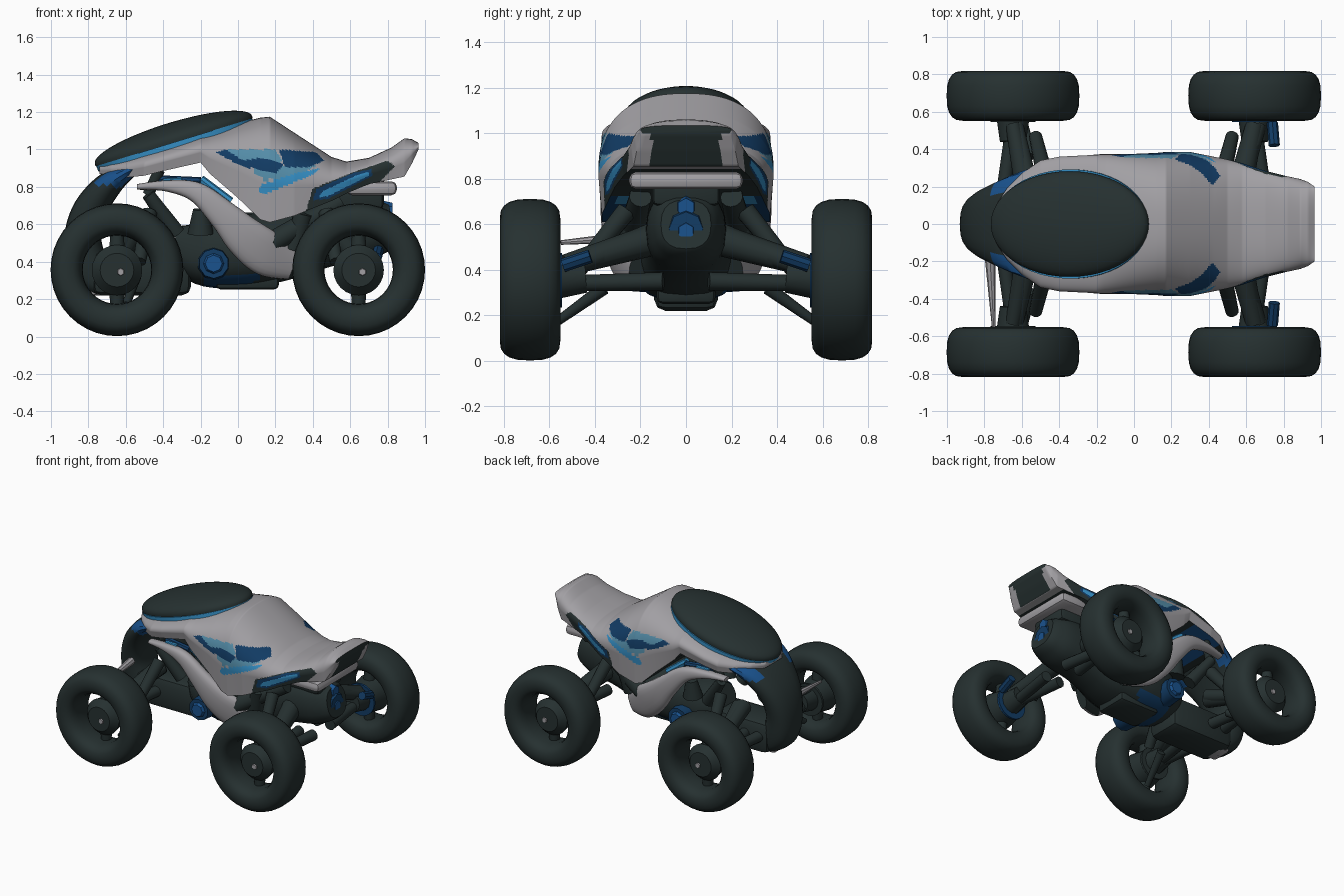
import bpy, bmesh, math
from mathutils import Vector, Matrix

if "Cube" in bpy.data.objects:
    bpy.data.objects.remove(bpy.data.objects["Cube"])

COL = {"dark": (.019, .030, .030), "grey": (.36, .35, .37), "navy": (.006, .045, .13),
       "blue": (.01, .085, .27), "sky": (.035, .27, .55), "steel": (.09, .27, .40)}
MATS = {}
for k, c in COL.items():
    MATS[k] = bpy.data.materials.new(k + " paint")
    MATS[k].diffuse_color = (*c, 1)
KEYS = list(COL)


def finish(name, bm, paint, angle=40):
    """Turn a bmesh into an object; paint is a colour name or a rule(centre, normal)."""
    bmesh.ops.recalc_face_normals(bm, faces=bm.faces)
    bm.normal_update()
    for f in bm.faces:
        f.smooth = True
        f.material_index = KEYS.index(paint if isinstance(paint, str)
                                      else paint(f.calc_center_median(), f.normal))
    me = bpy.data.meshes.new(name)
    bm.to_mesh(me)
    bm.free()
    for k in KEYS:
        me.materials.append(MATS[k])
    me.set_sharp_from_angle(angle=math.radians(angle))
    ob = bpy.data.objects.new(name, me)
    bpy.context.collection.objects.link(ob)
    return ob


def loft(name, rings, paint, angle=40, closed=False):
    bm = bmesh.new()
    vs = [[bm.verts.new(p) for p in r] for r in rings]
    n = len(vs[0])
    for i in range(len(vs) if closed else len(vs) - 1):
        a, b = vs[i], vs[(i + 1) % len(vs)]
        for j in range(n):
            k = (j + 1) % n
            bm.faces.new((a[j], a[k], b[k], b[j]))
    if not closed:
        bm.faces.new(vs[0])
        bm.faces.new(vs[-1])
    return finish(name, bm, paint, angle)


def catmull(rows, steps=6):
    out = []
    for i in range(len(rows) - 1):
        p = [rows[max(i - 1, 0)], rows[i], rows[i + 1], rows[min(i + 2, len(rows) - 1)]]
        for s in range(steps):
            t = s / steps
            out.append([.5 * (2 * b + (c - a) * t + (2 * a - 5 * b + 4 * c - d) * t * t
                              + (3 * b - a - 3 * c + d) * t ** 3) for a, b, c, d in zip(*p)])
    return out + [list(rows[-1])]


def spow(v, e):
    return math.copysign(abs(v) ** e, v)


def sweep(name, rows, paint, e=.8, n=20, angle=40):
    """Rows are x, y, z, half width in y, half thickness across the path."""
    st = catmull(rows)
    rings = []
    for i, (x, y, z, w, h) in enumerate(st):
        a, b = st[max(i - 1, 0)], st[min(i + 1, len(st) - 1)]
        t = Vector((b[0] - a[0], 0, b[2] - a[2])).normalized()
        up = Vector((-t.z, 0, t.x))
        rings.append([Vector((x, y, z)) + Vector((0, w * spow(math.cos(q), e), 0)) + up * h * spow(math.sin(q), e)
                      for q in (2 * math.pi * j / n for j in range(n))])
    return loft(name, rings, paint, angle)


def rods(name, items, paint, seg=12):
    """Items are start, end, start radius, end radius."""
    bm = bmesh.new()
    for a, b, r0, r1 in items:
        a, b = Vector(a), Vector(b)
        m = Matrix.Translation((a + b) / 2) @ (b - a).to_track_quat('Z', 'Y').to_matrix().to_4x4()
        bmesh.ops.create_cone(bm, cap_ends=True, segments=seg, radius1=r0, radius2=r1,
                              depth=(b - a).length, matrix=m)
    return finish(name, bm, paint)


def block(name, lo, hi, paint, bevel=.03):
    bm = bmesh.new()
    lo, hi = Vector(lo), Vector(hi)
    bmesh.ops.create_cube(bm, size=1, matrix=Matrix.Translation((lo + hi) / 2) @ Matrix.Diagonal((*(hi - lo), 1)))
    bmesh.ops.bevel(bm, geom=bm.edges[:], offset=bevel, segments=2, profile=.5, affect='EDGES')
    return finish(name, bm, paint)


def inside(x, z, poly):
    hit = False
    for (x0, z0), (x1, z1) in zip(poly, poly[1:] + poly[:1]):
        if (z0 > z) != (z1 > z) and x < x0 + (z - z0) * (x1 - x0) / (z1 - z0):
            hit = not hit
    return hit


# painted side markings, first match wins
MARKS = [("sky", [(.43, .745), (.48, .75), (.70, .86), (.70, .88), (.64, .865), (.45, .775)]),
         ("navy", [(.40, .73), (.48, .735), (.72, .86), (.71, .895), (.62, .875), (.42, .79)]),
         ("dark", [(.36, .66), (.40, .79), (.62, .88), (.80, .94), (.84, .91), (.75, .82), (.5, .70)]),
         ("sky", [(.11, .775), (.15, .765), (.40, .865), (.44, .90), (.30, .87), (.12, .81)]),
         ("navy", [(.22, 1.0), (.42, .985), (.46, .94), (.38, .905), (.25, .905)]),
         ("steel", [(-.06, 1.0), (.20, 1.0), (.24, .93), (.12, .955), (.03, .94), (-.02, .97)]),
         ("navy", [(-.12, .985), (-.06, 1.0), (.03, .94), (.12, .955), (.25, .925), (.20, .87), (.07, .90), (.0, .92)]),
         ("steel", [(.07, .89), (.25, .91), (.42, .915), (.30, .85), (.14, .835)])]


def hull_paint(c, n):
    if c.x > .885 and n.x > .3 and n.z < .1:
        return "dark" if abs(c.y) < .15 else "grey"
    if n.z < -.5:
        if c.x > .84:
            return "grey"
        if -.5 < c.x < -.25:
            return "blue"
        if .18 < c.x < .5 and abs(c.y) > .2:
            return "sky" if c.x > .41 and abs(c.y) < .3 else "navy"
        return "dark"
    if abs(n.y) > .3:
        for col, poly in MARKS:
            if inside(c.x, c.z, poly):
                return col
    return "grey"


# hull shell: x, top, bottom, half width
HULL = [(-.74, .915, .87, .10), (-.68, .935, .86, .19), (-.6, .955, .85, .27), (-.5, .985, .86, .34), (-.4, 1.015, .885, .36),
        (-.2, 1.08, .93, .37), (-.15, 1.095, .87, .372), (0, 1.14, .74, .375), (.12, 1.17, .625, .38),
        (.17, 1.175, .61, .385), (.3, 1.09, .645, .385), (.5, .96, .725, .345), (.58, .935, .765, .325), (.7, .955, .815, .285),
        (.82, 1.01, .84, .255), (.89, 1.06, .855, .24), (.93, 1.055, .925, .225), (.965, 1.035, 1.0, .20)]
rings = []
for i in range(len(HULL) - 1):
    a, b = HULL[i], HULL[i + 1]
    k = max(3, round((b[0] - a[0]) / .0065))
    for s in range(k + (i == len(HULL) - 2)):
        x, top, bot, w = (p + (q - p) * s / k for p, q in zip(a, b))
        mid = bot + .38 * (top - bot)
        e = .8 + .12 * max(0, 1 - abs(x - .42) / .3)
        wall = [(w * (.96 + .04 * j / 16), bot + (mid - bot) * j / 16) for j in range(16)]
        r = [(x, y, z) for y, z in wall]
        r += [(x, w * spow(math.cos(q), e), mid + (top - mid) * max(0, math.sin(q)) ** e)
              for q in (math.pi * j / 90 for j in range(91))]
        r += [(x, -y, z) for y, z in reversed(wall)]
        r += [(x, -w * .96 + 1.92 * w * j / 20, bot) for j in range(1, 20)]
        rings.append(r)
loft("hull shell", rings, hull_paint, 50)


# canopy dome on a tilted ellipse with a bright rim
def ellipse(a, b, h, n=48):
    m = Matrix.Translation((-.345, 0, 1.05)) @ Matrix.Rotation(math.radians(-17), 4, 'Y')
    return [m @ Vector((a * math.cos(2 * math.pi * j / n), b * math.sin(2 * math.pi * j / n), h)) for j in range(n)]


loft("canopy", [ellipse(.44, .282, -.012)] + [ellipse(.44 * math.cos(t), .282 * math.cos(t), .095 * math.sin(t))
                for t in (math.pi / 2 * .98 * i / 12 for i in range(13))], "dark")
loft("canopy rim", [ellipse(.42, .28, -.05), ellipse(.433, .292, -.042), ellipse(.436, .292, -.012)], "sky")

# nose, curving down between the front wheels
sweep("nose", [(-.55, 0, .90, .30, .03), (-.68, 0, .82, .25, .07), (-.79, 0, .68, .19, .09), (-.83, 0, .52, .15, .10),
               (-.80, 0, .36, .13, .11), (-.72, 0, .26, .11, .06)],
      lambda c, n: "blue" if abs(c.y) > .17 and c.z > .80 else "dark")
block("nose chin", (-.80, -.08, .22), (-.70, .08, .29), "grey", .02)
block("front chassis", (-.78, -.14, .22), (-.25, .14, .46), "dark", .05)

# engine core and rear housing
sweep("engine core", [(-.34, 0, .52, .10, .08), (-.2, 0, .46, .21, .18), (0, 0, .46, .25, .20), (.2, 0, .48, .23, .19),
                      (.36, 0, .52, .19, .18), (.5, 0, .56, .18, .18), (.68, 0, .58, .17, .17), (.78, 0, .59, .14, .14),
                      (.83, 0, .60, .11, .11)],
      lambda c, n: "navy" if (-.2 < c.x < .1 and c.z < .32) else "dark")
rods("rear lamp surround", [((.80, 0, .58), (.836, 0, .58), .09, .075)], "navy", 8)
rods("rear lamps", [((.78, 0, .675), (.825, 0, .675), .05, .04), ((.82, 0, .57), (.842, 0, .57), .042, .036)], "blue", 6)
block("belly box", (-.12, -.13, .25), (.22, .13, .36), "dark", .03)
block("tail lip", (.58, -.25, .755), (.85, .25, .83), "grey", .03)
block("tail filler", (.4, -.15, .68), (.78, .15, .86), "dark", .03)

for s, side in ((1, "left"), (-1, "right")):
    # pale flank fork running from the cockpit to the belly, dark on its rear edge
    sweep(side + " flank", [(-.54, s * .28, .80, .03, .015), (-.38, s * .31, .805, .035, .03), (-.22, s * .33, .77, .04, .055),
                            (-.08, s * .33, .65, .045, .08), (.04, s * .31, .53, .05, .11), (.16, s * .27, .44, .05, .12),
                            (.30, s * .21, .38, .04, .08)],
          lambda c, n: "dark" if n.x > .7 or (c.x > .1 and n.y * c.y < 0) else "grey")
    rods(side + " side port", [((-.13, s * .15, .39), (-.13, s * .29, .39), .09, .08)], "navy", 10)
    rods(side + " side port lens", [((-.13, s * .28, .39), (-.13, s * .31, .39), .06, .045)], "blue", 8)
    rods(side + " cockpit struts", [((-.33, s * .2, .55), (-.48, s * .26, .76), .05, .035),
                                    ((-.48, s * .24, .76), (-.42, s * .27, .89), .03, .03),
                                    ((-.2, s * .2, .55), (-.2, s * .22, .68), .07, .04)], "dark")
    rods(side + " cockpit trim", [((-.42, s * .26, .84), (-.2, s * .29, .83), .022, .022)], "navy", 8)
    rods(side + " cockpit trim edge", [((-.40, s * .29, .83), (-.3, s * .30, .835), .015, .015),
                                       ((-.2, s * .27, .84), (-.04, s * .27, .72), .025, .025)], "sky", 8)
    rods(side + " rear braces", [((.18, s * .26, .50), (.55, s * .20, .72), .06, .05),
                                 ((.3, s * .22, .47), (.35, s * .26, .66), .06, .05)], "dark")
    for x, end in ((-.647, "front"), (.645, "rear")):
        d = 1 if x < 0 else -1
        # tyre
        tor = []
        for i in range(40):
            t = 2 * math.pi * i / 40
            ring = []
            for j in range(20):
                q = 2 * math.pi * j / 20
                r = .269 + .086 * spow(math.sin(q), .78)
                ring.append((x + r * math.cos(t), s * (.685 + .133 * spow(math.cos(q), .74)), .357 + r * math.sin(t)))
            tor.append(ring)
        tag = side + " " + end
        loft(tag + " tyre", tor, "dark", 60, True)
        # hub with upright spokes, brake disc and cap
        spokes = [((x, s * .66, .355), (x, s * .66, .355 + .2 * v), .05, .035) for v in (-1, 1)]
        rods(tag + " hub", [((x, s * .56, .355), (x, s * .70, .355), .11, .135),
                            ((x, s * .70, .355), (x, s * .75, .355), .135, .09)] + spokes, "dark", 24)
        rods(tag + " brake disc", [((x, s * .545, .355), (x, s * .562, .355), .12, .12)], "navy" if end == "rear" else "dark", 20)
        rods(tag + " hub cap", [((x + .02, s * .74, .345), (x + .02, s * .757, .345), .025, .018)], "grey", 6)
        # suspension arms, damper and track rod
        fat = 1.2 if end == "rear" else 1
        arms = [((x - .08 * fat * -d, s * .12, .54), (x, s * .53, .42), .06 * fat, .04 * fat),
                ((x + .1 * d, s * .14, .55), (x + .02, s * .53, .41), .05 * fat, .035 * fat),
                ((x - .06, s * .10, .35), (x, s * .55, .34), .04, .035),
                ((x + .06, s * .10, .35), (x, s * .55, .34), .04, .035),
                ((x, s * .44, .37), (x, s * .58, .36), .07, .09),
                ((x + .12 * d, s * .47, .40), (x + .17 * d, s * .26, .66), .035, .045)]
        if end == "front":
            arms.append(((x + .05, s * .57, .17), (x + .1, s * .36, .32), .02, .03))
        rods(tag + " suspension", arms, "dark")
    rods(side + " rear stub link", [((.74, s * .54, .42), (.75, s * .42, .46), .03, .03)], "navy", 8)

# single pale link at the front right
rods("steering link", [((-.77, -.18, .55), (-.75, -.55, .52), .028, .01)], "grey", 8)

for m in bpy.data.materials:
    if m.users and not m.is_grease_pencil:
        m.use_nodes = True
        m.node_tree.nodes["Principled BSDF"].inputs["Base Color"].default_value = m.diffuse_color
